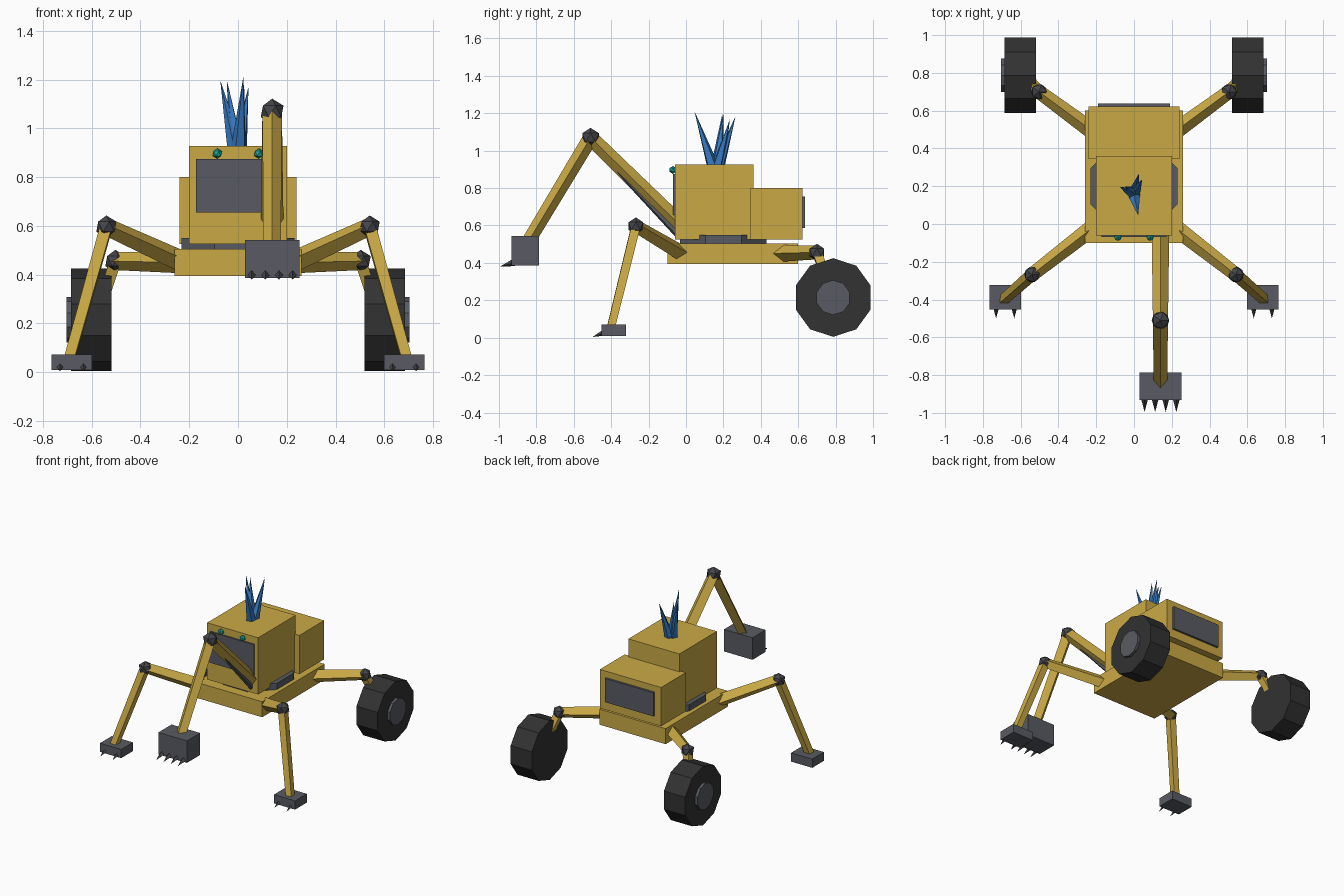
import bpy
import bmesh
import math
from mathutils import Vector, Matrix

if "Cube" in bpy.data.objects:
    bpy.data.objects.remove(bpy.data.objects["Cube"])


def material(name, rgb):
    m = bpy.data.materials.new(name)
    m.use_nodes = True
    m.diffuse_color = (*rgb, 1)
    m.node_tree.nodes["Principled BSDF"].inputs["Base Color"].default_value = (*rgb, 1)
    return m


YELLOW = material("machine yellow", (0.59, 0.40, 0.06))
METAL = material("steel grey", (0.10, 0.105, 0.125))
DARK = material("dark joint metal", (0.06, 0.06, 0.07))
RUBBER = material("tyre rubber", (0.032, 0.032, 0.032))
BLUE = material("plume blue", (0.04, 0.20, 0.55))
TEAL = material("lamp teal", (0.01, 0.42, 0.33))


def finish(name, bm, mat):
    me = bpy.data.meshes.new(name)
    bm.to_mesh(me)
    bm.free()
    me.materials.append(mat)
    ob = bpy.data.objects.new(name, me)
    bpy.context.collection.objects.link(ob)
    return ob


def box(name, lo, hi, mat):
    lo, hi = Vector(lo), Vector(hi)
    bm = bmesh.new()
    bmesh.ops.create_cube(bm, size=1, matrix=Matrix.Translation((lo + hi) / 2)
                          @ Matrix.Diagonal((*(hi - lo), 1)))
    return finish(name, bm, mat)


def rod(name, a, b, r1, r2, mat, sides=4, spin=0):
    """Straight tapered prism from a to b."""
    a, b = Vector(a), Vector(b)
    d = b - a
    rot = d.to_track_quat("Z", "Y").to_matrix().to_4x4()
    bm = bmesh.new()
    bmesh.ops.create_cone(bm, cap_ends=True, segments=sides, radius1=r1, radius2=r2,
                          depth=d.length, matrix=Matrix.Translation((a + b) / 2) @ rot
                          @ Matrix.Rotation(spin, 4, "Z"))
    return finish(name, bm, mat)


def ball(name, c, r, mat):
    bm = bmesh.new()
    bmesh.ops.create_icosphere(bm, subdivisions=1, radius=r, matrix=Matrix.Translation(c))
    return finish(name, bm, mat)


def tines(name, xs, y, z, length, r):
    for i, x in enumerate(xs):
        rod(f"{name}_{i + 1}", (x, y + 0.01, z), (x, y - length, z - 0.022), r, 0, DARK)


# Body
box("chassis", (-0.26, -0.1, 0.395), (0.26, 0.6, 0.505), YELLOW)
rod("turntable", (0, 0.2, 0.5), (0, 0.2, 0.55), 0.25, 0.25, METAL, 8, math.pi / 8)
box("cab", (-0.2, -0.06, 0.525), (0.2, 0.36, 0.927), YELLOW)
box("engine_housing", (-0.24, 0.345, 0.525), (0.24, 0.622, 0.8), YELLOW)
box("windscreen", (-0.173, -0.07, 0.655), (0.173, -0.05, 0.875), METAL)
box("rear_grille", (-0.19, 0.61, 0.587), (0.19, 0.637, 0.755), METAL)

# Plume of spikes on the roof
for i, tip in enumerate([(0.022, 0.045, 1.212), (-0.073, 0.195, 1.2), (0.025, 0.265, 1.185),
                         (-0.045, 0.2, 1.195), (0.043, 0.235, 1.17)]):
    base = (tip[0] * 0.15, 0.16 + (tip[1] - 0.16) * 0.15, 0.915)
    rod(f"plume_spike_{i + 1}", base, tip, 0.033, 0, BLUE, 5)

# Digging arm
elbow = (0.14, -0.51, 1.07)
rod("boom", (0.14, -0.01, 0.58), elbow, 0.047, 0.04, YELLOW)
rod("boom_piston", (0.14, -0.03, 0.54), (0.14, -0.36, 0.89), 0.02, 0.015, METAL, 6)
ball("elbow_joint", elbow, 0.052, DARK)
rod("forearm", elbow, (0.14, -0.84, 0.52), 0.04, 0.036, YELLOW)
box("bucket", (0.028, -0.932, 0.387), (0.252, -0.785, 0.543), METAL)
tines("bucket_tooth", (0.056, 0.112, 0.168, 0.224), -0.93, 0.402, 0.065, 0.02)

# Paired parts
for s, side in ((1, "left"), (-1, "right")):
    ball(f"{side}_lamp", (s * 0.085, -0.07, 0.897), 0.021, TEAL)

    # Front leg with clawed foot
    knee = (s * 0.54, -0.268, 0.597)
    rod(f"{side}_front_thigh", (s * 0.22, -0.02, 0.45), knee, 0.045, 0.037, YELLOW)
    ball(f"{side}_front_knee", knee, 0.046, DARK)
    rod(f"{side}_front_shin", knee, (s * 0.69, -0.4, 0.06), 0.034, 0.03, YELLOW)
    box(f"{side}_front_foot", (s * 0.682 - 0.083, -0.453, 0.01),
        (s * 0.682 + 0.083, -0.322, 0.072), METAL)
    tines(f"{side}_foot_claw", (s * 0.682 - 0.048, s * 0.682 + 0.048), -0.45, 0.026, 0.05, 0.016)

    # Rear leg with wheel
    knee = (s * 0.503, 0.7, 0.456)
    rod(f"{side}_rear_thigh", (s * 0.21, 0.485, 0.45), knee, 0.045, 0.037, YELLOW)
    ball(f"{side}_rear_knee", knee, 0.046, DARK)
    rod(f"{side}_rear_shin", knee, (s * 0.58, 0.785, 0.215), 0.034, 0.03, YELLOW)
    for name, x1, x2, r, mat in (("tyre", 0.518, 0.685, 0.21, RUBBER),
                                 ("hub", 0.6, 0.704, 0.093, METAL)):
        rod(f"{side}_{name}", (s * x1, 0.787, 0.215), (s * x2, 0.787, 0.215), r, r, mat, 10)
